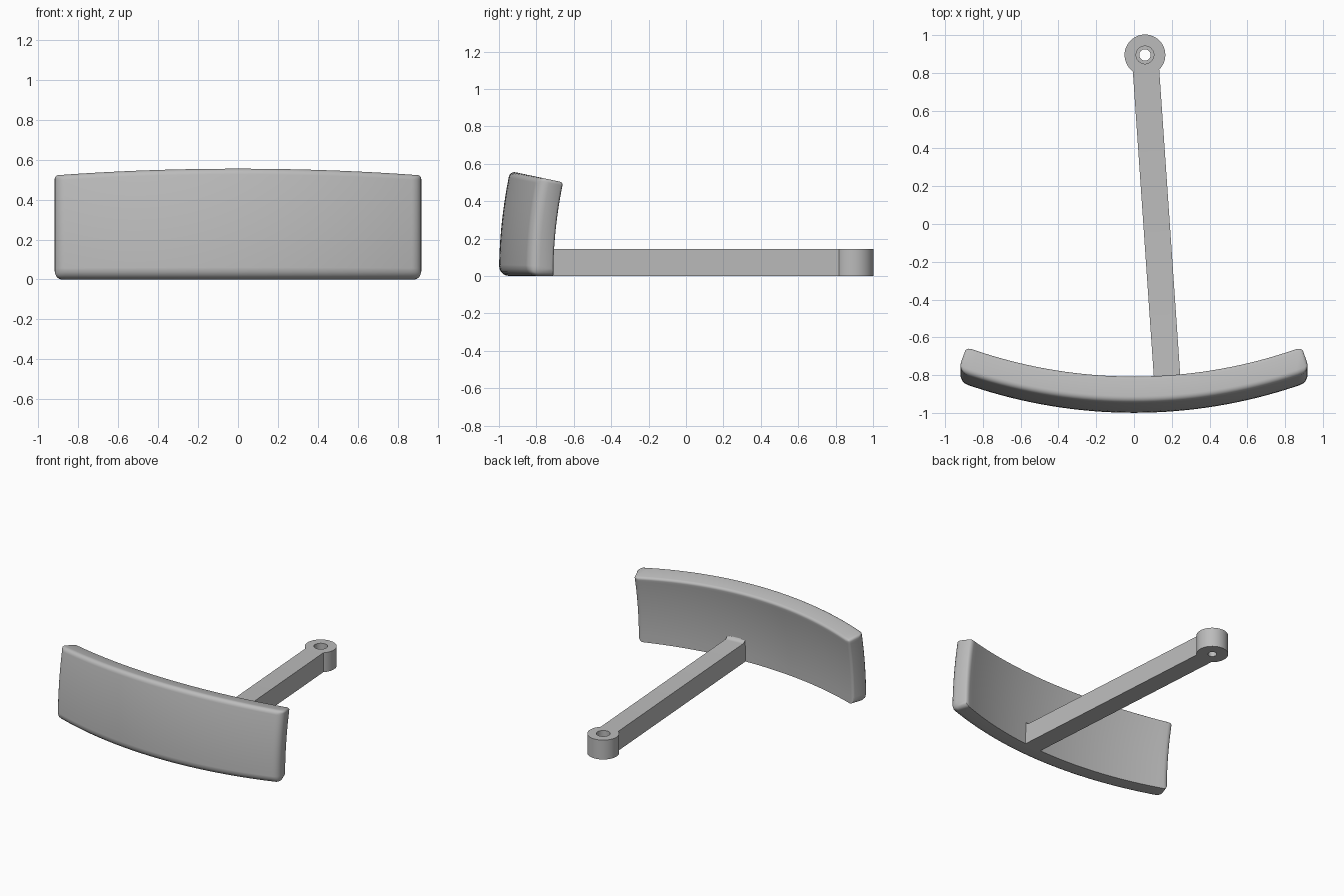
import bpy, bmesh, math
from mathutils import Vector

if "Cube" in bpy.data.objects:
    bpy.data.objects.remove(bpy.data.objects["Cube"])

grey = bpy.data.materials.new("plain_grey")
grey.diffuse_color = (0.5, 0.5, 0.5, 1)
grey.use_nodes = True
grey.node_tree.nodes["Principled BSDF"].inputs["Base Color"].default_value = grey.diffuse_color


def add_object(name, bm):
    bmesh.ops.recalc_face_normals(bm, faces=bm.faces[:])
    me = bpy.data.meshes.new(name)
    bm.to_mesh(me)
    bm.free()
    ob = bpy.data.objects.new(name, me)
    bpy.context.collection.objects.link(ob)
    me.materials.append(grey)
    return ob


def smooth(ob):
    bpy.ops.object.select_all(action='DESELECT')
    ob.select_set(True)
    bpy.context.view_layer.objects.active = ob
    bpy.ops.object.shade_smooth_by_angle(angle=math.radians(30))


# Curved plate: rounded slab, then wrapped onto a sphere
RADIUS, CENTRE_Y = 2.7, 1.7
HALF_W, DEPTH, HEIGHT = 0.935, 0.14, 0.565

bm = bmesh.new()
bmesh.ops.create_cube(bm, size=1)
for v in bm.verts:
    v.co = Vector((v.co.x * 2 * HALF_W, (v.co.y + 0.5) * DEPTH, (v.co.z + 0.5) * HEIGHT))
plate = add_object("curved_plate", bm)

# Larger rounding at the front and bottom ends, small at the back, sharp lower back edge
me = plate.data
weights = me.attributes.new("bevel_weight_edge", 'FLOAT', 'EDGE')
for e in me.edges:
    a, b = (me.vertices[i].co for i in e.vertices)
    mid = (a + b) / 2
    front, back = mid.y < 0.001, mid.y > DEPTH - 0.001
    top, bottom = mid.z > HEIGHT - 0.001, mid.z < 0.001
    if front:
        w = 0.55 if top else 1.0
    elif back:
        w = 0.0 if bottom else 0.35
    else:
        w = 0.8 if bottom else 0.35
    weights.data[e.index].value = w
bev = plate.modifiers.new("rounding", 'BEVEL')
bev.limit_method = 'WEIGHT'
bev.width = 0.055
bev.segments = 5
bpy.context.view_layer.update()
rounded = bpy.data.meshes.new_from_object(
    plate.evaluated_get(bpy.context.evaluated_depsgraph_get()))
plate.modifiers.clear()

bm = bmesh.new()
bm.from_mesh(rounded)


def slice_at(co, no):
    bmesh.ops.bisect_plane(bm, geom=bm.verts[:] + bm.edges[:] + bm.faces[:],
                           dist=1e-5, plane_co=co, plane_no=no)


for i in range(33):
    slice_at((-0.87 + 1.74 * i / 32, 0, 0), (1, 0, 0))
for i in range(11):
    slice_at((0, 0, 0.06 + 0.47 * i / 10), (0, 0, 1))
for v in bm.verts:
    x, depth, arc = v.co
    rho = math.sqrt(RADIUS ** 2 - x ** 2)
    ang = arc / RADIUS
    shrink = (RADIUS - depth) / RADIUS
    v.co = (x * shrink, CENTRE_Y - rho * math.cos(ang) * shrink,
            rho * math.sin(ang) * shrink)
bmesh.ops.recalc_face_normals(bm, faces=bm.faces[:])
bm.to_mesh(plate.data)
bm.free()
smooth(plate)

# Arm: side profile with a fillet against the plate, extruded across its width
ARM_H, ARM_W = 0.145, 0.14
hub = Vector((0.058, 0.895, 0))
along = (Vector((0.18, -0.88, 0)) - hub)
length = along.length
along.normalize()
across = Vector((-along.y, along.x, 0))
FIL, wall = 0.035, length - 0.028
profile = [(0.08, 0), (0.08, ARM_H)]
for i in range(7):
    t = i / 6 * math.pi / 2
    profile.append((wall - FIL + FIL * math.sin(t), ARM_H + FIL * (1 - math.cos(t))))
profile += [(length, ARM_H + FIL), (length, 0)]

bm = bmesh.new()
sides = []
for s in (-0.5, 0.5):
    sides.append([bm.verts.new(hub + along * d + across * s * ARM_W + Vector((0, 0, z)))
                  for d, z in profile])
    bm.faces.new(sides[-1])
n = len(profile)
for i in range(n):
    j = (i + 1) % n
    bm.faces.new((sides[0][i], sides[0][j], sides[1][j], sides[1][i]))
smooth(add_object("arm", bm))

# Pivot eye: turned ring with a counterbored through hole
ring = [(0.108, 0), (0.108, ARM_H), (0.047, ARM_H), (0.047, 0.1), (0.03, 0.1), (0.03, 0)]
SEG = 48
bm = bmesh.new()
loops = []
for k in range(SEG):
    a = 2 * math.pi * k / SEG
    loops.append([bm.verts.new(hub + Vector((r * math.cos(a), r * math.sin(a), z)))
                  for r, z in ring])
for k in range(SEG):
    p, q = loops[k], loops[(k + 1) % SEG]
    for i in range(len(ring)):
        j = (i + 1) % len(ring)
        bm.faces.new((p[i], q[i], q[j], p[j]))
smooth(add_object("pivot_eye", bm))
